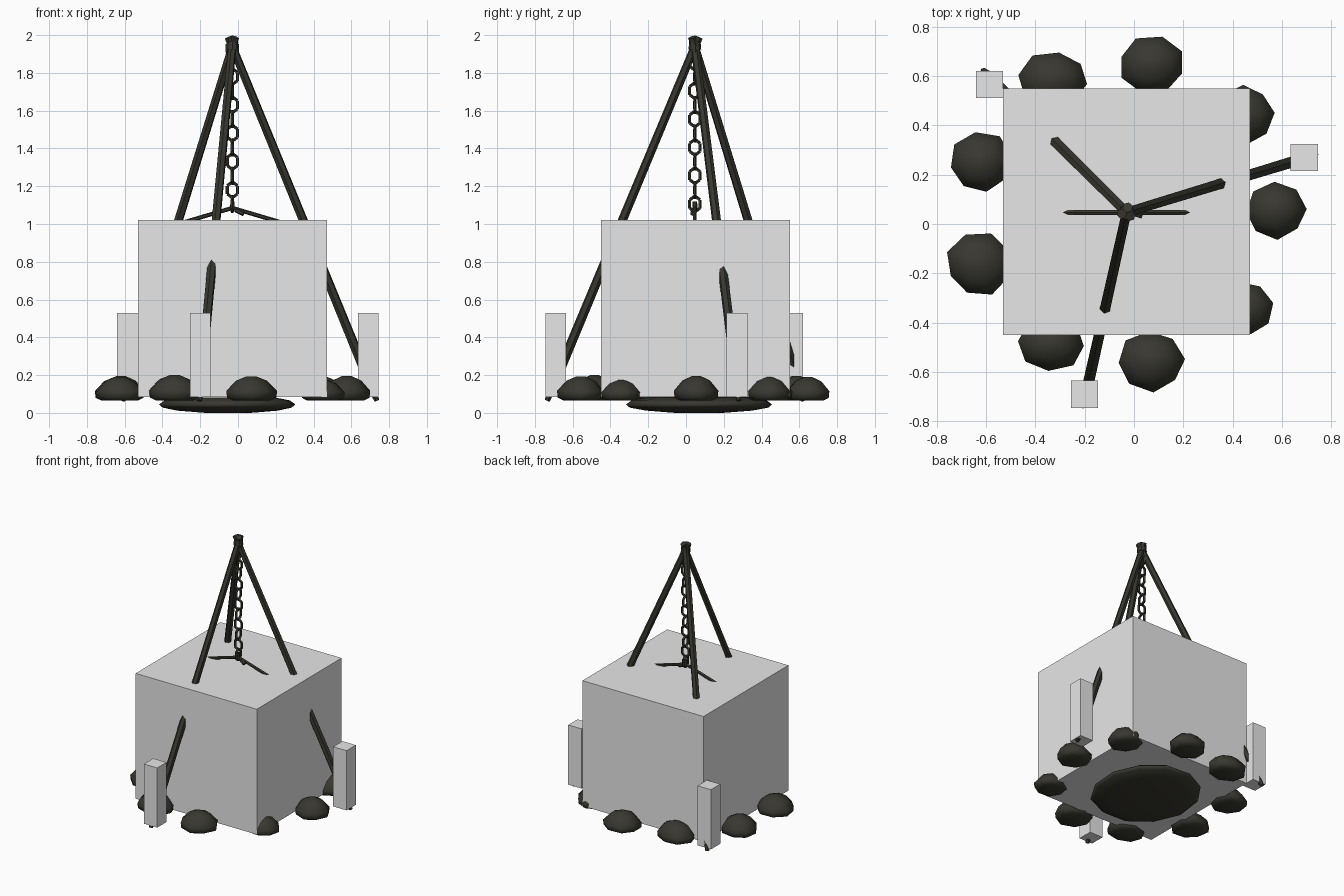
import bpy, bmesh, math, random
from mathutils import Vector, Matrix

if "Cube" in bpy.data.objects:
    bpy.data.objects.remove(bpy.data.objects["Cube"])

random.seed(4)


def material(name, rgb):
    m = bpy.data.materials.new(name)
    m.diffuse_color = (*rgb, 1)
    m.use_nodes = True
    m.node_tree.nodes["Principled BSDF"].inputs["Base Color"].default_value = m.diffuse_color
    return m


pale = material("pale grey", (0.8, 0.8, 0.8))
dark = material("charcoal", (0.04, 0.039, 0.03))


def make(name, bm, mat, smooth=False):
    bmesh.ops.recalc_face_normals(bm, faces=bm.faces)
    me = bpy.data.meshes.new(name)
    bm.to_mesh(me)
    bm.free()
    me.materials.append(mat)
    for p in me.polygons:
        p.use_smooth = smooth
    ob = bpy.data.objects.new(name, me)
    bpy.context.collection.objects.link(ob)
    return ob


def box(name, lo, hi):
    lo, hi = Vector(lo), Vector(hi)
    bm = bmesh.new()
    bmesh.ops.create_cube(bm, size=1, matrix=Matrix.Translation((lo + hi) / 2)
                          @ Matrix.Diagonal((*(hi - lo), 1)))
    make(name, bm, pale)


def add_rod(bm, a, b, r1, r2, sides=6):
    a, b = Vector(a), Vector(b)
    d = b - a
    mat = Matrix.Translation((a + b) / 2) @ d.to_track_quat('Z', 'Y').to_matrix().to_4x4()
    bmesh.ops.create_cone(bm, cap_ends=True, segments=sides, radius1=r1, radius2=r2,
                          depth=d.length, matrix=mat)


def lathe(name, center, rings, sides, jitter):
    """Stack of irregular rings (radius x, radius y, z), closed at both ends."""
    bm = bmesh.new()
    rows = []
    wob = [1 + random.uniform(-jitter, jitter) for _ in range(sides)]
    turn = random.uniform(0, 1)
    for rx, ry, z in rings:
        rows.append([bm.verts.new((center[0] + rx * w * math.cos(math.tau * i / sides + turn),
                                   center[1] + ry * w * math.sin(math.tau * i / sides + turn), z))
                     for i, w in enumerate(wob)])
    for a, b in zip(rows, rows[1:]):
        for i in range(sides):
            j = (i + 1) % sides
            bm.faces.new((a[i], a[j], b[j], b[i]))
    bm.faces.new(rows[0])
    bm.faces.new(rows[-1])
    make(name, bm, dark, True)


# Large central block and the post around each tripod foot
box("main_block", (-0.53, -0.45, 0.085), (0.47, 0.55, 1.02))
for x, y in ((-0.585, 0.565), (0.69, 0.27), (-0.2, -0.69)):
    box("foot_post", (x - 0.055, y - 0.055, 0.085), (x + 0.055, y + 0.055, 0.53))

# Tripod legs, crossing slightly past the apex
CX, CY = -0.03, 0.047
apex = Vector((CX, CY, 1.94))
for foot in ((0.735, 0.28, 0.065), (-0.205, -0.735, 0.065), (-0.61, 0.62, 0.065)):
    foot = Vector(foot)
    bm = bmesh.new()
    add_rod(bm, foot, foot + (apex - foot) * 0.06, 0.014, 0.026)
    add_rod(bm, foot + (apex - foot) * 0.06, apex + (apex - foot) * 0.026, 0.026, 0.022)
    make("tripod_leg", bm, dark)

# Binding at the apex
bm = bmesh.new()
add_rod(bm, (CX, CY, 1.925), (CX, CY, 1.965), 0.034, 0.03, 8)
make("binding", bm, dark)

# Chain: six-sided links, alternately turned a quarter turn
bm = bmesh.new()
for k in range(12):
    z = 1.93 - 0.075 * k
    pts = []
    for u, v in ((0, 0.042), (0.027, 0.022), (0.027, -0.022),
                 (0, -0.042), (-0.027, -0.022), (-0.027, 0.022)):
        pts.append((CX + u, CY, z + v) if k % 2 == 0 else (CX, CY + u, z + v))
    for i in range(6):
        add_rod(bm, pts[i], pts[(i + 1) % 6], 0.009, 0.009, 5)
make("chain", bm, dark)

# Hanging handle with a small hook at its middle
bm = bmesh.new()
for s in (-1, 1):
    add_rod(bm, (CX, CY, 1.085), (CX + s * 0.26, CY, 1.008), 0.011, 0.011)
add_rod(bm, (CX, CY, 1.12), (CX, CY, 1.075), 0.012, 0.014)
add_rod(bm, (CX + 0.015, CY, 1.075), (CX + 0.06, CY - 0.012, 1.055), 0.012, 0.014)
make("handle", bm, dark)

# Shallow fire bed under the block
lathe("fire_bed", (-0.05, 0.07),
      ((0.12, 0.13, 0.0), (0.27, 0.29, 0.012), (0.345, 0.38, 0.028),
       (0.365, 0.40, 0.045), (0.335, 0.37, 0.066), (0.25, 0.28, 0.082)), 12, 0.03)

# Ring of stones: centre x, y, half width x, half width y, top
stones = ((-0.325, 0.585, 0.14, 0.115, 0.195), (0.072, 0.645, 0.135, 0.115, 0.19),
          (0.45, 0.443, 0.115, 0.115, 0.19), (0.575, 0.055, 0.125, 0.115, 0.195),
          (0.45, -0.343, 0.115, 0.11, 0.175), (0.07, -0.555, 0.135, 0.122, 0.193),
          (-0.335, -0.485, 0.14, 0.115, 0.2), (-0.63, -0.163, 0.13, 0.127, 0.19),
          (-0.62, 0.25, 0.127, 0.122, 0.195))
for x, y, rx, ry, top in stones:
    h = top - 0.065
    lathe("stone", (x, y), [(rx * f, ry * f, 0.065 + h * t) for f, t in
                            ((0.72, 0), (0.97, 0.12), (1.0, 0.4), (0.62, 0.82), (0.2, 1))], 8, 0.06)
